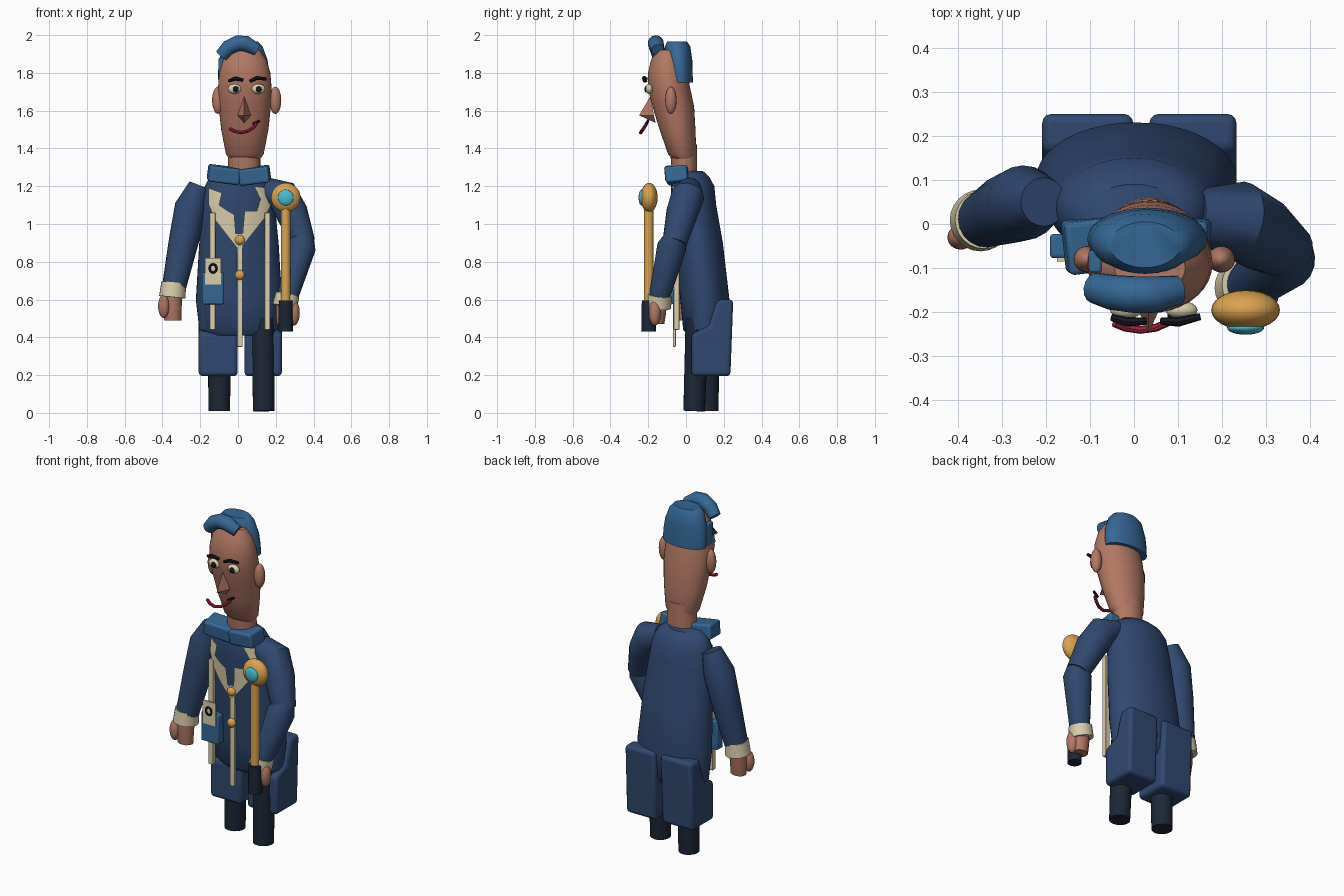
import bpy, bmesh, math
from mathutils import Vector, Matrix

if "Cube" in bpy.data.objects:
    bpy.data.objects.remove(bpy.data.objects["Cube"])


def mat(name, r, g, b):
    m = bpy.data.materials.new(name)
    m.diffuse_color = (r, g, b, 1)
    m.use_nodes = True
    m.node_tree.nodes["Principled BSDF"].inputs["Base Color"].default_value = m.diffuse_color
    return m


NAVY = mat("navy cloth", .028, .066, .16)
BLUE = mat("mid blue", .034, .138, .30)
SKIN = mat("skin", .445, .188, .122)
CREAM = mat("cream", .72, .62, .41)
GOLD = mat("gold", .72, .37, .076)
CYAN = mat("cyan gem", .06, .51, .64)
DARK = mat("dark trousers", .0116, .0194, .037)
INK = mat("ink", .008, .010, .016)
RED = mat("lip red", .376, .017, .053)


def finish(bm, name, m, smooth=40, bevel=0):
    bmesh.ops.recalc_face_normals(bm, faces=bm.faces)
    me = bpy.data.meshes.new(name)
    bm.to_mesh(me)
    bm.free()
    ob = bpy.data.objects.new(name, me)
    bpy.context.collection.objects.link(ob)
    me.materials.append(m)
    if bevel:
        b = ob.modifiers.new("bevel", 'BEVEL')
        b.width, b.segments = bevel, 3
    bpy.ops.object.select_all(action='DESELECT')
    bpy.context.view_layer.objects.active = ob
    ob.select_set(True)
    if smooth:
        bpy.ops.object.shade_smooth_by_angle(angle=math.radians(smooth))
    return ob


def skin_rings(name, rings, m, smooth=40):
    bm = bmesh.new()
    vs = [[bm.verts.new(p) for p in r] for r in rings]
    n = len(vs[0])
    for a, b in zip(vs, vs[1:]):
        for i in range(n):
            bm.faces.new((a[i], a[(i + 1) % n], b[(i + 1) % n], b[i]))
    bm.faces.new(vs[0])
    bm.faces.new(vs[-1])
    return finish(bm, name, m, smooth)


def loft(name, rows, m, n=32, smooth=40):
    """Stack of horizontal ellipses: (z, cx, cy, rx, ry)."""
    angs = [2 * math.pi * i / n for i in range(n)]
    return skin_rings(name, [[(cx + rx * math.cos(a), cy + ry * math.sin(a), z) for a in angs]
                             for z, cx, cy, rx, ry in rows], m, smooth)


def tube(name, pts, radii, m, n=20, smooth=40):
    """Round tube through points with a radius at each."""
    pts = [Vector(p) for p in pts]
    rings = []
    for i, p in enumerate(pts):
        d = (pts[min(i + 1, len(pts) - 1)] - pts[max(i - 1, 0)]).normalized()
        u = d.cross(Vector((0, 1, 0.05))).normalized()
        v = d.cross(u)
        rings.append([p + radii[i] * (u * math.cos(t) + v * math.sin(t))
                      for t in (2 * math.pi * k / n for k in range(n))])
    return skin_rings(name, rings, m, smooth)


def ball(name, c, r, m):
    bm = bmesh.new()
    bmesh.ops.create_uvsphere(bm, u_segments=24, v_segments=14, radius=1,
                              matrix=Matrix.Translation(c) @ Matrix.Diagonal((*r, 1)))
    return finish(bm, name, m, 60)


def box(name, c, s, m, bevel=0, rot=(0, 0, 0)):
    bm = bmesh.new()
    bmesh.ops.create_cube(bm, size=1, matrix=Matrix.Diagonal((*s, 1)))
    ob = finish(bm, name, m, 40, bevel)
    ob.location, ob.rotation_euler = c, rot
    return ob


# Coat body
COAT = [(.41, .005, .10, .17, .09), (.44, .005, .10, .21, .115), (.6, .005, .10, .228, .13),
        (.9, .005, .065, .21, .13), (1.1, 0, .04, .195, .12), (1.2, 0, .035, .175, .115),
        (1.25, 0, .028, .15, .095), (1.28, 0, .02, .11, .07)]
loft("coat_body", COAT, NAVY, 40)


def coat_front(x, z):
    for a, b in zip(COAT, COAT[1:]):
        if a[0] <= z <= b[0]:
            t = (z - a[0]) / (b[0] - a[0])
            cx, cy, rx, ry = (a[i] + t * (b[i] - a[i]) for i in range(1, 5))
            return cy - ry * math.sqrt(max(0, 1 - ((x - cx) / rx) ** 2))
    return 0


# Lapels wrapped over the chest
def lapel(name, outline):
    bm = bmesh.new()
    bm.faces.new([bm.verts.new((x, 0, z)) for x, z in outline])
    for k in range(-9, 10):
        for co, no in (((k * .02, 0, 0), (1, 0, 0)), ((0, 0, 1.05 + k * .025), (0, 0, 1))):
            bmesh.ops.bisect_plane(bm, geom=bm.verts[:] + bm.edges[:] + bm.faces[:],
                                   plane_co=co, plane_no=no)
    for v in bm.verts:
        v.co.y = coat_front(v.co.x, v.co.z) - .009
    finish(bm, name, CREAM)


lapel("lapel_left", [(-.155, 1.19), (-.085, 1.165), (-.10, 1.10), (-.055, 1.07), (-.02, 1.05),
                     (-.012, .95), (.005, .95), (.005, .86), (-.12, 1.02), (-.155, 1.10)])
lapel("lapel_right", [(.165, 1.19), (.085, 1.20), (.12, 1.13), (.10, 1.07), (.035, 1.07),
                      (.025, .95), (.005, .95), (.005, .86), (.14, 1.03), (.175, 1.10)])

# Coat trim strips, buttons, pouch and badge
for name, x, z0, z1, y, d in (("trim_left", -.135, .44, 1.06, -.05, .03),
                              ("trim_centre", .01, .35, .95, -.062, .016),
                              ("trim_right", .155, .44, 1.06, -.05, .03)):
    box(name, (x, y, (z0 + z1) / 2), (.03, d, z1 - z0), CREAM, .004)
for i, z in enumerate((.915, .73)):
    ball("button_%d" % i, (.01, -.075, z), (.026, .02, .026), GOLD)
box("pouch", (-.133, -.05, .66), (.115, .055, .17), BLUE, .008)
box("badge_card", (-.132, -.08, .75), (.085, .009, .14), CREAM)
tube("badge_ring", [(-.132 + .018 * math.cos(a), -.087, .765 + .022 * math.sin(a))
                    for a in (i * math.pi / 8 for i in range(17))], [.006] * 17, INK, 6)

# Coat tails
TAIL = [(.03, .195), (.235, .195), (.25, .6), (.165, .6), (.12, .46), (.03, .42)]
for name, x0, x1 in (("coat_tail_left", -.208, -.002), ("coat_tail_right", .035, .232)):
    bm = bmesh.new()
    f = bm.faces.new([bm.verts.new((x0, y, z)) for y, z in TAIL])
    ext = bmesh.ops.extrude_face_region(bm, geom=[f])["geom"]
    for v in ext:
        if isinstance(v, bmesh.types.BMVert):
            v.co.x = x1
    finish(bm, name, NAVY, 40, .02)

# Legs
tube("leg_left", [(-.1, .115, .01), (-.095, .115, .5)], [.057, .064], DARK, 24)
tube("leg_right", [(.137, .043, .01), (.13, .06, .5)], [.057, .062], DARK, 24)

# Arms, cuffs and hands
tube("sleeve_left", [(-.205, .05, 1.205), (-.25, .048, 1.09), (-.285, .035, .92), (-.338, .01, .67)],
     [.055, .085, .08, .064], NAVY)
tube("cuff_left", [(-.34, .01, .69), (-.348, .008, .612)], [.066, .070], CREAM, 24)
loft("hand_left", [(.49, -.345, .0, .045, .035), (.56, -.348, .0, .05, .045),
                   (.63, -.345, .005, .05, .048)], SKIN, 12)
ball("thumb_left", (-.393, -.03, .565), (.03, .028, .062), SKIN)
tube("upper_sleeve_right", [(.14, .02, 1.19), (.235, .01, 1.15), (.285, -.02, 1.06), (.345, -.06, .90)],
     [.06, .088, .085, .065], NAVY)
tube("lower_sleeve_right", [(.35, -.055, .95), (.335, -.075, .88), (.262, -.142, .61)],
     [.05, .078, .055], NAVY)
tube("cuff_right", [(.262, -.138, .625), (.247, -.145, .56)], [.064, .066], CREAM, 24)
loft("hand_right", [(.47, .25, -.155, .045, .04), (.52, .25, -.155, .05, .048),
                    (.58, .25, -.145, .048, .046)], SKIN, 12)
ball("fingers_right", (.295, -.165, .53), (.032, .032, .068), SKIN)

# Staff
tube("staff_shaft", [(.252, -.198, .58), (.252, -.198, 1.1)], [.025, .025], GOLD)
tube("staff_grip", [(.252, -.198, .43), (.252, -.198, .595)], [.039, .036], DARK, 24)
ball("staff_head", (.253, -.195, 1.14), (.078, .045, .078), GOLD)
ball("staff_gem", (.253, -.235, 1.14), (.042, .016, .042), CYAN)

# Collar
box("collar_left", (-.075, -.045, 1.262), (.165, .12, .085), BLUE, .012, (.1, .12, .12))
box("collar_right", (.088, -.045, 1.258), (.16, .12, .085), BLUE, .012, (.1, -.12, -.1))

# Neck and head
loft("neck", [(1.22, .033, -.005, .085, .065), (1.42, .033, -.015, .085, .072)], SKIN)
loft("head", [(1.335, .036, -.01, .075, .055), (1.37, .036, -.02, .10, .075),
              (1.5, .036, -.045, .125, .095), (1.62, .036, -.067, .138, .11),
              (1.72, .036, -.09, .142, .112), (1.80, .036, -.097, .135, .104),
              (1.87, .036, -.10, .115, .085), (1.92, .036, -.10, .08, .055)], SKIN, 36, 50)
ball("ear_left", (-.106, -.08, 1.655), (.031, .03, .072), SKIN)
ball("ear_right", (.198, -.08, 1.655), (.031, .03, .072), SKIN)

# Nose
bm = bmesh.new()
nv = [bm.verts.new(p) for p in ((.033, -.19, 1.675), (-.002, -.17, 1.575), (.033, -.16, 1.535),
                                (.068, -.17, 1.575), (.033, -.248, 1.575))]
for q in ((0, 1, 4), (1, 2, 4), (2, 3, 4), (3, 0, 4), (3, 2, 1, 0)):
    bm.faces.new([nv[i] for i in q])
finish(bm, "nose", SKIN, 0)

# Eyes, brows and mouth
for side, x, px in (("left", -.018, -.012), ("right", .108, .11)):
    ball("eye_" + side, (x, -.195, 1.715), (.036, .02, .026), CREAM)
    ball("pupil_" + side, (px, -.212, 1.713), (.016, .008, .017), INK)
tube("brow_left", [(-.05, -.212, 1.757), (-.015, -.222, 1.77), (.028, -.22, 1.762)],
     [.008, .011, .008], INK, 8)
tube("brow_right", [(.062, -.22, 1.755), (.10, -.222, 1.773), (.15, -.21, 1.768)],
     [.008, .011, .008], INK, 8)
tube("mouth", [(-.045, -.225, 1.505), (-.02, -.235, 1.492), (.015, -.24, 1.484),
               (.05, -.235, 1.491), (.08, -.222, 1.51), (.098, -.21, 1.53)],
     [.009] * 6, RED, 8)
tube("mouth_corner", [(.08, -.21, 1.528), (.115, -.2, 1.548)], [.009, .007], INK, 8)

# Hair cap and quiff
loft("hair_cap", [(1.75, .03, -.03, .134, .067), (1.80, .03, -.035, .136, .07),
                  (1.87, .028, -.04, .128, .073), (1.94, .025, -.045, .105, .068),
                  (1.967, .025, -.047, .08, .052)], BLUE, 28, 50)
box("sideburn_left", (-.088, -.085, 1.815), (.03, .05, .13), BLUE, .006)
tube("quiff", [(-.088, -.145, 1.892), (-.05, -.155, 1.935), (0, -.16, 1.958),
               (.04, -.16, 1.955), (.10, -.15, 1.922)],
     [.035, .04, .042, .042, .033], BLUE, 14)
